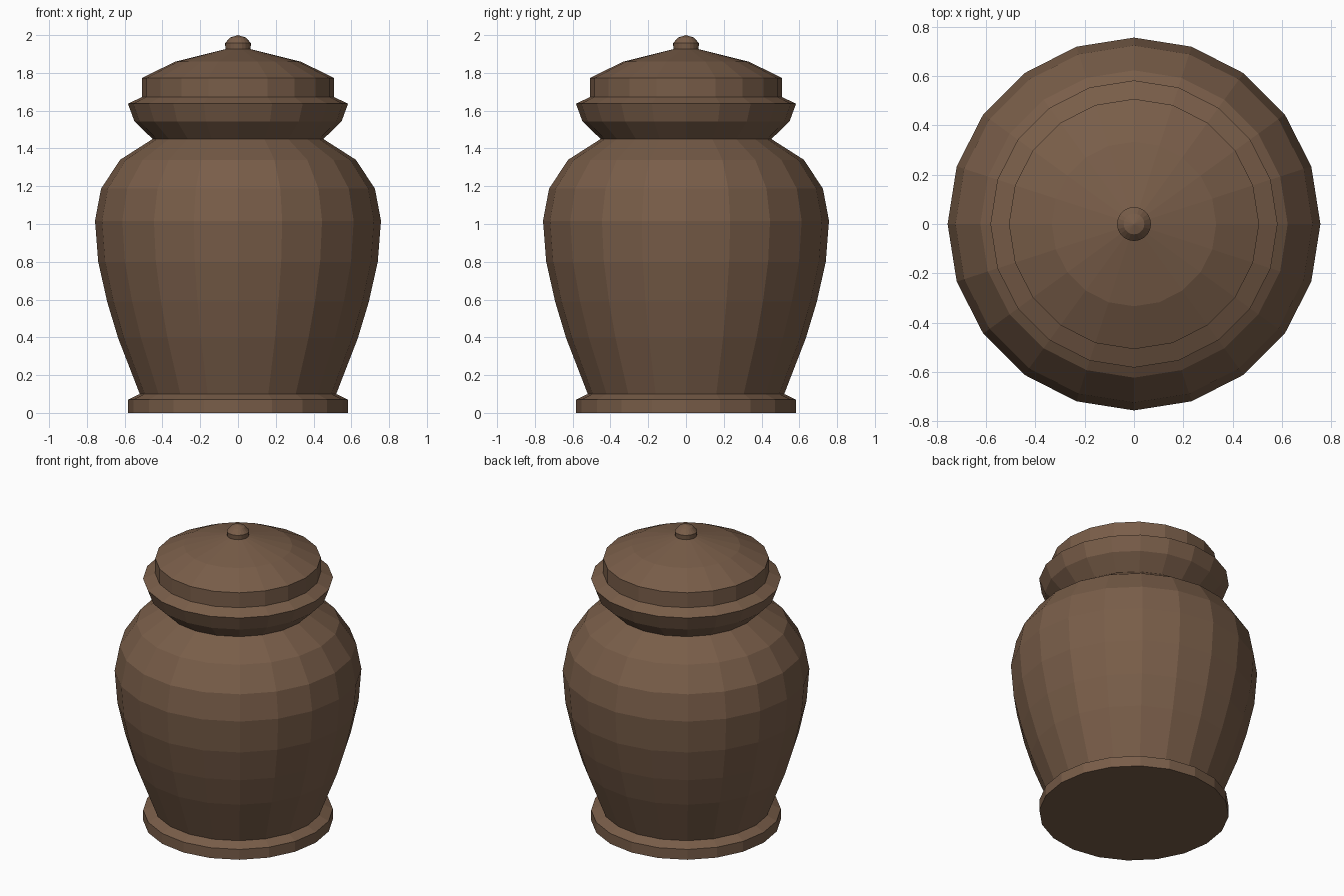
import bpy, bmesh, math

if "Cube" in bpy.data.objects:
    bpy.data.objects.remove(bpy.data.objects["Cube"])

SIDES = 20

brown = bpy.data.materials.new("brown_clay")
brown.diffuse_color = (0.19, 0.11, 0.066, 1)
brown.use_nodes = True
brown.node_tree.nodes["Principled BSDF"].inputs["Base Color"].default_value = brown.diffuse_color


def turned(name, profile):
    """Revolve (radius, z) points around z into flat-faced rings; radius 0 closes an end."""
    bm = bmesh.new()
    verts = [bm.verts.new((r, 0, z)) for r, z in profile]
    edges = [bm.edges.new(pair) for pair in zip(verts, verts[1:])]
    bmesh.ops.spin(bm, geom=verts + edges, cent=(0, 0, 0), axis=(0, 0, 1),
                   angle=math.tau, steps=SIDES, use_merge=True)
    bmesh.ops.remove_doubles(bm, verts=bm.verts, dist=0.0001)
    bmesh.ops.recalc_face_normals(bm, faces=bm.faces)
    # make sure the surface faces outward
    side = max(bm.faces, key=lambda f: f.calc_center_median().xy.length)
    if side.normal.xy.dot(side.calc_center_median().xy) < 0:
        bmesh.ops.reverse_faces(bm, faces=bm.faces)
    mesh = bpy.data.meshes.new(name)
    bm.to_mesh(mesh)
    bm.free()
    mesh.materials.append(brown)
    obj = bpy.data.objects.new(name, mesh)
    bpy.context.collection.objects.link(obj)
    return obj


# foot with closed underside
turned("foot", [(0, 0), (0.582, 0), (0.582, 0.07), (0.52, 0.10)])

# bellied jar body, pinched neck and flared rim
turned("jar_body", [(0.52, 0.10), (0.635, 0.397), (0.693, 0.59), (0.74, 0.80),
                    (0.757, 1.017), (0.725, 1.187), (0.624, 1.34), (0.452, 1.45),
                    (0.548, 1.543), (0.583, 1.637), (0.508, 1.672)])

# domed lid
turned("lid", [(0.508, 1.672), (0.508, 1.773), (0.334, 1.859), (0.066, 1.926)])

# small knob
turned("lid_knob", [(0.066, 1.926), (0.069, 1.957), (0.042, 1.987), (0, 2.0)])
